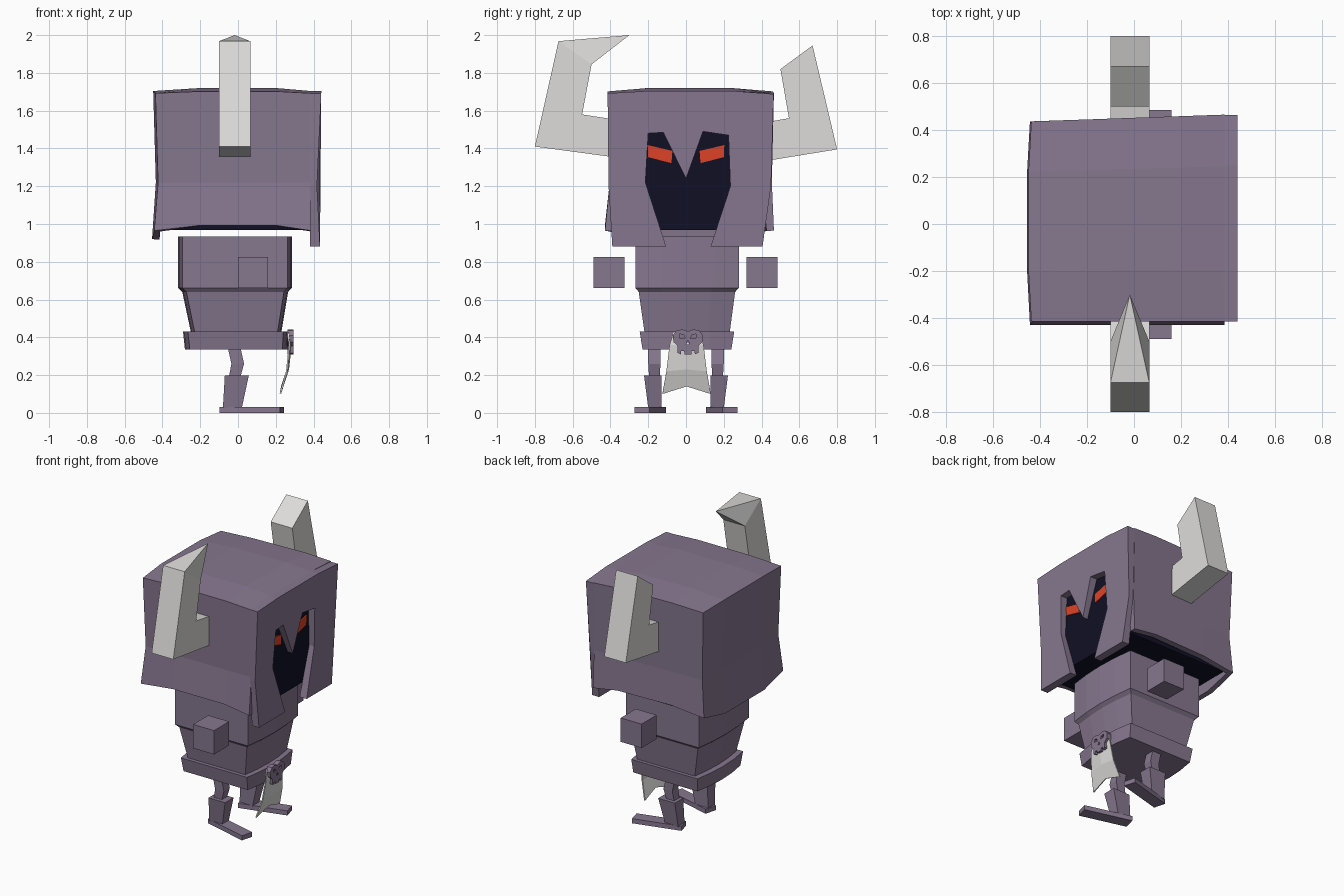
import bpy, bmesh, math
from mathutils import Matrix, Vector

if "Cube" in bpy.data.objects:
    bpy.data.objects.remove(bpy.data.objects["Cube"])


def material(name, rgb):
    m = bpy.data.materials.new(name)
    m.use_nodes = True
    m.diffuse_color = (*rgb, 1)
    bsdf = next(n for n in m.node_tree.nodes if n.type == 'BSDF_PRINCIPLED')
    bsdf.inputs["Base Color"].default_value = (*rgb, 1)
    bsdf.inputs["Roughness"].default_value = 0.8
    return m


PURPLE = material("dusty_purple", (0.24, 0.185, 0.275))
BONE = material("bone_grey", (0.73, 0.72, 0.71))
NAVY = material("dark_navy", (0.005, 0.005, 0.018))
ORANGE = material("eye_orange", (0.73, 0.055, 0.02))


def finish(name, bm, mat):
    bmesh.ops.remove_doubles(bm, verts=bm.verts, dist=1e-5)
    bmesh.ops.recalc_face_normals(bm, faces=bm.faces)
    me = bpy.data.meshes.new(name)
    bm.to_mesh(me)
    bm.free()
    me.materials.append(mat)
    ob = bpy.data.objects.new(name, me)
    bpy.context.collection.objects.link(ob)
    return ob


def loft(name, rings, mat):
    """Skin closed rings of 3D points and cap both ends."""
    bm = bmesh.new()
    vs = [[bm.verts.new(p) for p in r] for r in rings]
    n = len(rings[0])
    for a, b in zip(vs, vs[1:]):
        for i in range(n):
            j = (i + 1) % n
            bm.faces.new((a[i], a[j], b[j], b[i]))
    bm.faces.new(vs[0])
    bm.faces.new(vs[-1])
    return finish(name, bm, mat)


def prism(name, pts, x0, x1, mat):
    """Extrude a (y, z) outline along x; x1 may depend on height."""
    top = x1 if callable(x1) else (lambda z: x1)
    return loft(name, [[(x0, y, z) for y, z in pts], [(top(z), y, z) for y, z in pts]], mat)


def box(name, lo, hi, mat):
    return prism(name, [(lo[1], lo[2]), (hi[1], lo[2]), (hi[1], hi[2]), (lo[1], hi[2])],
                 lo[0], hi[0], mat)


def rect(x0, x1, y0, y1, z):
    return [(x0, y0, z), (x1, y0, z), (x1, y1, z), (x0, y1, z)]


def solidify(ob, t):
    m = ob.modifiers.new("thickness", 'SOLIDIFY')
    m.thickness = t
    m.offset = -1


# Helmet shell: domed top, pinched side and back walls, open at the front
GX = [(-0.437, 0.0), (-0.2, 1.0), (0.2, 1.0), (0.385, 0.0)]
bm = bmesh.new()
top = {}
for i, (x, _) in enumerate(GX):
    for j, f in enumerate((0, 0.25, 0.75, 1)):
        y0, y1 = -0.415, 0.452 + 0.014 * x / 0.4
        mid_i, mid_j = i in (1, 2), j in (1, 2)
        z = 1.692 + 0.01 * mid_i + 0.012 * mid_j + 0.006 * (mid_i and mid_j)
        px = x - 0.012 if (i == 0 and mid_j) else x
        top[i, j] = bm.verts.new((px, y0 + (y1 - y0) * f, z))
for i in range(3):
    for j in range(3):
        bm.faces.new((top[i, j], top[i + 1, j], top[i + 1, j + 1], top[i, j + 1]))
path = [(3, 0), (2, 0), (1, 0), (0, 0), (0, 1), (0, 2), (0, 3), (1, 3), (2, 3), (3, 3)]
waist, hem = [], []
for i, j in path:
    c = top[i, j].co
    sy = -1 if j == 0 else 1 if j == 3 else 0
    sx = 1 if i == 0 else 0
    waist.append(bm.verts.new((c.x + 0.014 * sx, c.y - 0.011 * sy, 1.22)))
    zb = 0.92 if j in (1, 2) else 0.993 if i in (1, 2) else 0.965
    hem.append(bm.verts.new((c.x - 0.006 * sx, c.y + (0.014 if sy < 0 else 0) * sy, zb)))
rim = [top[k] for k in path]
for a, b in ((rim, waist), (waist, hem)):
    for k in range(len(path) - 1):
        bm.faces.new((a[k], a[k + 1], b[k + 1], b[k]))
solidify(finish("helmet_shell", bm, PURPLE), 0.04)

# Face plate with a pointed brow and a slit running down between the cheeks
plate = [(-0.415, 1.692), (-0.41, 1.2), (-0.39, 0.88), (-0.105, 0.88), (-0.215, 1.22),
         (-0.2, 1.48), (-0.12, 1.485), (0, 1.24), (0.09, 1.49), (0.225, 1.47),
         (0.235, 1.2), (0.13, 0.88), (0.405, 0.88), (0.45, 1.2), (0.464, 1.688),
         (0.25, 1.704), (-0.2, 1.704)]
prism("helmet_face_plate", plate, 0.38, lambda z: 0.417 + 0.05 * abs(z - 1.22), PURPLE)

# Dark head filling the helmet, with slanted eyes
box("dark_head", (-0.39, -0.37, 0.968), (0.378, 0.405, 1.6), NAVY)
for side, s in (("right", -1), ("left", 1)):
    prism(side + "_eye", [(s * y, z) for y, z in
          ((0.072, 1.387), (0.203, 1.418), (0.2, 1.354), (0.077, 1.322))], 0.376, 0.385, ORANGE)

# Horns: the right one is whole, the left one has lost its tip
HX0, HX1 = -0.10, 0.065
right_horn = [(-0.39, 1.355), (-0.80, 1.41), (-0.675, 1.968), (-0.50, 1.845), (-0.55, 1.58), (-0.39, 1.555)]
left_horn = [(0.43, 1.335), (0.80, 1.395), (0.67, 1.945), (0.50, 1.82), (0.545, 1.56), (0.43, 1.54)]
prism("right_horn", right_horn, HX0, HX1, BONE)
prism("left_horn", left_horn, HX0, HX1, BONE)
(ya, za), (yb, zb) = right_horn[2:4]
loft("right_horn_tip", [[(HX0, ya, za), (HX1, ya, za), (HX1, yb, zb), (HX0, yb, zb)],
                        [(-0.018, -0.30, 2.0)] * 4], BONE)


def barrel(x0, x1, y0, y1, bulge, z):
    """Rectangle ring whose front and back sides bow outwards."""
    c, h = (y0 + y1) / 2, (y1 - y0) / 2
    arc = [(t, bulge * (1 - t * t)) for t in (-1, -0.5, 0, 0.5, 1)]
    return ([(x1 + b, c + h * t, z) for t, b in arc] +
            [(x0 - b, c - h * t, z) for t, b in arc])


# Torso and belt
loft("torso", [barrel(-0.225, 0.205, -0.215, 0.23, 0.02, 0.40),
               barrel(-0.23, 0.21, -0.22, 0.232, 0.02, 0.43),
               barrel(-0.273, 0.243, -0.25, 0.26, 0.022, 0.64),
               barrel(-0.295, 0.263, -0.268, 0.28, 0.022, 0.662),
               barrel(-0.295, 0.263, -0.268, 0.28, 0.022, 0.935)], PURPLE)
loft("belt", [barrel(-0.255, 0.235, -0.23, 0.24, 0.026, 0.335),
              barrel(-0.265, 0.24, -0.245, 0.255, 0.026, 0.43)], PURPLE)

# Floating block hands
box("right_hand", (0, -0.49, 0.66), (0.16, -0.325, 0.825), PURPLE)
box("left_hand", (0, 0.32, 0.66), (0.16, 0.485, 0.825), PURPLE)

# Legs with bent thighs, flared shins and splayed flat feet
for side, s in (("right", -1), ("left", 1)):
    def leg_ring(x0, x1, y0, y1, z):
        return rect(x0, x1, s * y0, s * y1, z)
    loft(side + "_thigh", [leg_ring(-0.055, 0.012, 0.135, 0.2, 0.35),
                           leg_ring(-0.035, 0.032, 0.135, 0.2, 0.26),
                           leg_ring(-0.05, 0.01, 0.14, 0.195, 0.18)], PURPLE)
    loft(side + "_shin", [leg_ring(-0.07, 0.057, 0.13, 0.222, 0.197),
                          leg_ring(-0.08, 0.02, 0.13, 0.2, 0.025)], PURPLE)
    foot = box(side + "_foot", (-0.165, -0.042, 0), (0.165, 0.042, 0.032), PURPLE)
    foot.data.transform(Matrix.Translation((0.073, s * 0.19, 0)) @ Matrix.Rotation(s * math.radians(15), 4, 'Z'))

# Loincloth with a notched hem
bm = bmesh.new()
rows = []
for x, z, w, lift in ((0.268, 0.425, 0.07, 0), (0.277, 0.36, 0.09, 0),
                      (0.262, 0.22, 0.107, 0.01), (0.228, 0.10, 0.128, 0.04)):
    rows.append([bm.verts.new((x + dx, 0.003 + w * t, z + lift * (1 - abs(t))))
                 for t, dx in ((-1, 0), (0, 0.008), (1, 0))])
for a, b in zip(rows, rows[1:]):
    for k in range(2):
        bm.faces.new((a[k], b[k], b[k + 1], a[k + 1]))
solidify(finish("loincloth", bm, BONE), 0.008)

# Skull buckle with sunken eyes and nose
half = [(0.0, 0.432), (0.03, 0.442), (0.06, 0.436), (0.08, 0.41), (0.076, 0.375), (0.055, 0.355),
        (0.055, 0.318), (0.037, 0.31), (0.035, 0.328), (0.02, 0.328), (0.018, 0.31), (0.002, 0.31)]
outline = [(0.01 + y, z) for y, z in half] + [(0.01 - y, z) for y, z in half[:0:-1]]
skull = prism("skull_buckle", outline, 0.262, 0.295, PURPLE)
eye = [(0.015, 0.395), (0.02, 0.412), (0.043, 0.418), (0.046, 0.398)]
holes = [[(0.01 + s * y, z) for y, z in eye] for s in (-1, 1)]
holes.append([(0.0, 0.362), (0.02, 0.362), (0.01, 0.385)])
for pts in holes:
    cutter = prism("buckle_cutter", pts, 0.283, 0.32, PURPLE)
    cutter.hide_render = True
    mod = skull.modifiers.new("hole", 'BOOLEAN')
    mod.operation = 'DIFFERENCE'
    mod.object = cutter
    bpy.context.view_layer.objects.active = skull
    bpy.ops.object.modifier_apply(modifier=mod.name)
    bpy.data.objects.remove(cutter)
